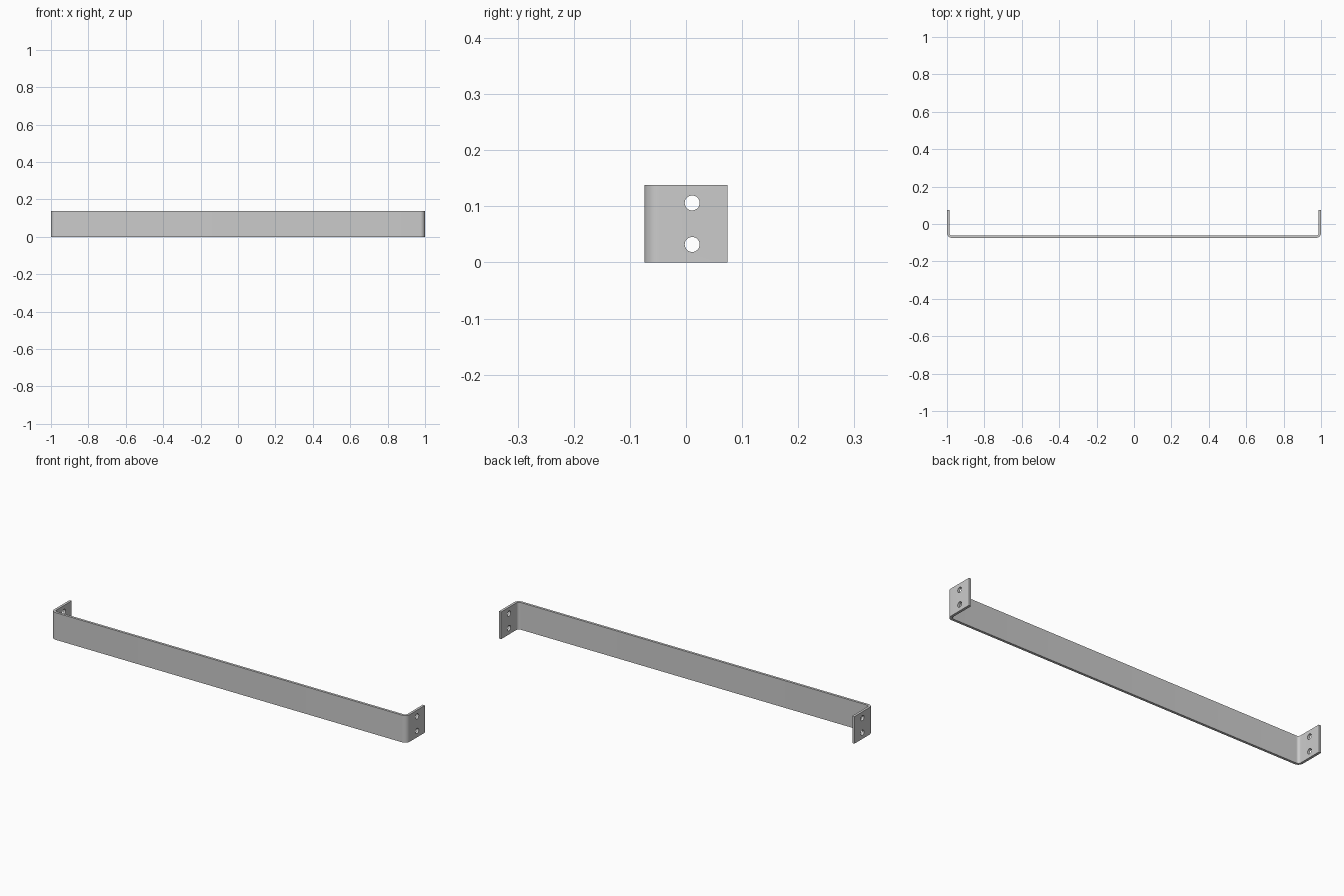
import bpy, bmesh, math

if "Cube" in bpy.data.objects:
    bpy.data.objects.remove(bpy.data.objects["Cube"])

HALF, Y0, Y1, H = 1.0, -0.074, 0.074, 0.138   # overall extents
T, R_OUT, SEG = 0.0125, 0.026, 10             # sheet thickness, outer bend radius
HOLE_R, HOLE_Y, HOLE_Z = 0.0133, 0.011, (0.032, 0.106)


def right_path(radius, x_edge):
    """Bend arc then flange tip on the +x side."""
    cx, cy = HALF - R_OUT, Y0 + R_OUT
    pts = []
    for i in range(SEG + 1):
        a = -math.pi / 2 + (math.pi / 2) * i / SEG
        pts.append((cx + radius * math.cos(a), cy + radius * math.sin(a)))
    return pts + [(x_edge, Y1)]


def mirrored(pts):
    return [(-x, y) for x, y in reversed(pts)]


# U-shaped bent strap: quads between outer and inner outline, extruded upwards
right_out, right_in = right_path(R_OUT, HALF), right_path(R_OUT - T, HALF - T)
outer = mirrored(right_out) + right_out
inner = mirrored(right_in) + right_in
bm = bmesh.new()
vo = [bm.verts.new((x, y, 0)) for x, y in outer]
vi = [bm.verts.new((x, y, 0)) for x, y in inner]
faces = [bm.faces.new((vo[i], vo[i + 1], vi[i + 1], vi[i])) for i in range(len(vo) - 1)]
ext = bmesh.ops.extrude_face_region(bm, geom=faces, use_keep_orig=True)
top = [g for g in ext["geom"] if isinstance(g, bmesh.types.BMVert)]
bmesh.ops.translate(bm, verts=top, vec=(0, 0, H))
bmesh.ops.recalc_face_normals(bm, faces=bm.faces)
mesh = bpy.data.meshes.new("bent_strap")
bm.to_mesh(mesh)
bm.free()
strap = bpy.data.objects.new("bent_strap", mesh)
bpy.context.collection.objects.link(strap)
bpy.context.view_layer.objects.active = strap

# Two bolt holes through each end flange
for side in (-1, 1):
    for z in HOLE_Z:
        bpy.ops.mesh.primitive_cylinder_add(
            vertices=32, radius=HOLE_R, depth=0.06,
            location=(side * (HALF - T / 2), HOLE_Y, z), rotation=(0, math.pi / 2, 0))
        cutter = bpy.context.object
        cutter.name = "hole_cutter"
        cutter.hide_render = True
        bpy.context.view_layer.objects.active = strap
        mod = strap.modifiers.new("bolt_hole", "BOOLEAN")
        mod.operation, mod.solver, mod.object = "DIFFERENCE", "EXACT", cutter
        bpy.ops.object.modifier_apply(modifier=mod.name)
        bpy.data.objects.remove(cutter)

# Smooth bends and holes, crisp sheet edges
bpy.ops.object.select_all(action="DESELECT")
strap.select_set(True)
bpy.context.view_layer.objects.active = strap
bpy.ops.object.shade_smooth_by_angle(angle=math.radians(30))
